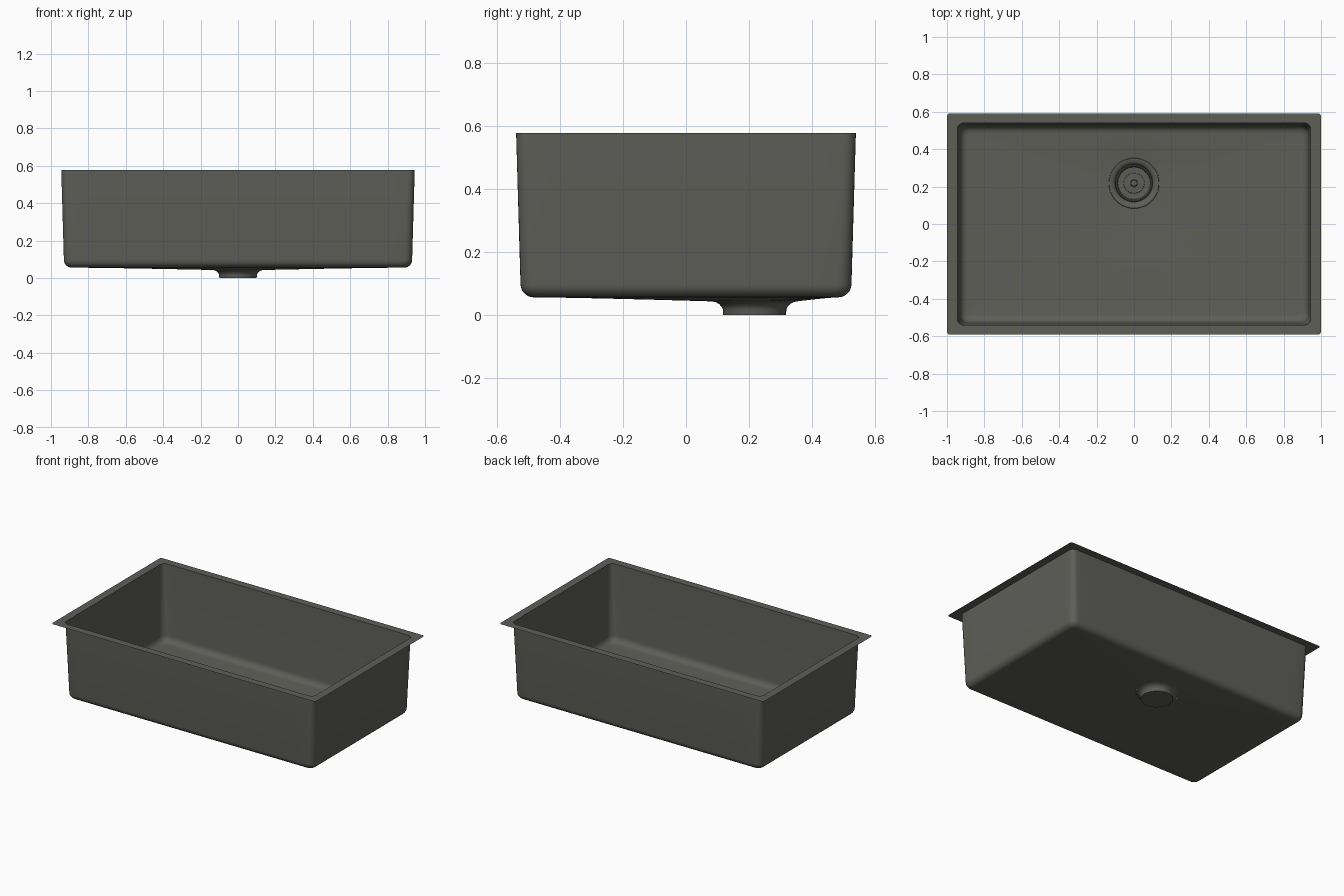
import bpy, bmesh, math
from mathutils import Matrix, Vector

if "Cube" in bpy.data.objects:
    bpy.data.objects.remove(bpy.data.objects["Cube"])

DRAIN = Vector((0, 0.218))
steel = bpy.data.materials.new("dark brushed steel")
steel.diffuse_color = (0.112, 0.112, 0.098, 1)
steel.use_nodes = True
steel.node_tree.nodes["Principled BSDF"].inputs["Base Color"].default_value = steel.diffuse_color


def finish(name, bm, angle=35):
    me = bpy.data.meshes.new(name)
    bm.to_mesh(me)
    bm.free()
    me.materials.append(steel)
    ob = bpy.data.objects.new(name, me)
    bpy.context.collection.objects.link(ob)
    bpy.ops.object.select_all(action='DESELECT')
    ob.select_set(True)
    bpy.context.view_layer.objects.active = ob
    bpy.ops.object.shade_smooth_by_angle(angle=math.radians(angle))
    return ob


def rounded_rect(hx, hy, r, nx=24, ny=16, nc=6):
    """Counter-clockwise loop of points with evenly divided sides."""
    arcs = []
    for cx, cy, a0 in ((1, 1, 0), (-1, 1, 90), (-1, -1, 180), (1, -1, 270)):
        arcs.append([Vector((cx * (hx - r) + r * math.cos(math.radians(a0 + 90 * i / nc)),
                             cy * (hy - r) + r * math.sin(math.radians(a0 + 90 * i / nc))))
                     for i in range(nc + 1)])
    pts = []
    for k in range(4):
        pts += arcs[k]
        n = nx if k % 2 == 0 else ny
        a, b = arcs[k][-1], arcs[(k + 1) % 4][0]
        pts += [a.lerp(b, i / n) for i in range(1, n)]
    return pts


def bridge(bm, loops):
    for a, b in zip(loops, loops[1:]):
        n = len(a)
        for i in range(n):
            j = (i + 1) % n
            bm.faces.new((a[i], a[j], b[j], b[i]))


def add_loop(bm, pts, z):
    return [bm.verts.new((p.x, p.y, z)) for p in pts]


def lathe(bm, profile, n=48):
    loops = []
    for r, z in profile:
        loops.append(add_loop(bm, [DRAIN + Vector((r * math.cos(2 * math.pi * i / n),
                                                   r * math.sin(2 * math.pi * i / n)))
                                   for i in range(n)], z))
    bridge(bm, loops)
    return loops


# thin mounting flange around the opening
bm = bmesh.new()
bridge(bm, [add_loop(bm, rounded_rect(1.0, 0.592, 0.018), 0.578),
            add_loop(bm, rounded_rect(0.945, 0.54, 0.035), 0.578)])
finish("rim_flange", bm)

# tapered bowl walls, rounded bottom edge, floor falling to the drain
bm = bmesh.new()
loops = [add_loop(bm, rounded_rect(0.945, 0.54, 0.035), 0.578)]
R, top_z = 0.042, 0.098
for i in range(8):
    t = math.radians(90 * i / 7)
    d = R * (1 - math.cos(t))
    loops.append(add_loop(bm, rounded_rect(0.931 - d, 0.526 - d, 0.045 - d * 0.6),
                          top_z - R * math.sin(t)))
edge = rounded_rect(0.931 - R, 0.526 - R, 0.045 - R * 0.6)
ring = [DRAIN + (p - DRAIN).normalized() * 0.135 for p in edge]
for k in range(1, 7):
    t = k / 6
    loops.append(add_loop(bm, [p.lerp(q, t) for p, q in zip(edge, ring)],
                          0.056 - 0.013 * t ** 1.3))
bridge(bm, loops)
finish("bowl", bm)

# drain outlet: flared throat, short tube and closed bottom
bm = bmesh.new()
loops = lathe(bm, [(0.135, 0.043), (0.122, 0.040), (0.112, 0.034), (0.105, 0.026),
                   (0.101, 0.018), (0.1, 0.0)])
bm.faces.new(loops[-1])
finish("drain_outlet", bm)

# drain collar ring
bm = bmesh.new()
lathe(bm, [(0.135, 0.043), (0.133, 0.046), (0.127, 0.046), (0.112, 0.041),
           (0.104, 0.034), (0.1, 0.024)])
finish("drain_collar", bm)

# strainer basket with a centre knob
bm = bmesh.new()
loops = lathe(bm, [(0.1, 0.026), (0.098, 0.036), (0.094, 0.038), (0.09, 0.036), (0.086, 0.027),
                   (0.056, 0.025), (0.053, 0.030), (0.024, 0.029), (0.02, 0.030),
                   (0.019, 0.040), (0.015, 0.043)])
bm.faces.new(loops[-1])
finish("strainer_basket", bm)

# radial ribs between the strainer slots
bm = bmesh.new()
for i in range(28):
    m = (Matrix.Translation((DRAIN.x, DRAIN.y, 0.0285))
         @ Matrix.Rotation(2 * math.pi * i / 28, 4, 'Z')
         @ Matrix.Translation((0.07, 0, 0))
         @ Matrix.Diagonal((0.034, 0.008, 0.006, 1)))
    bmesh.ops.create_cube(bm, size=1, matrix=m)
finish("strainer_ribs", bm)
